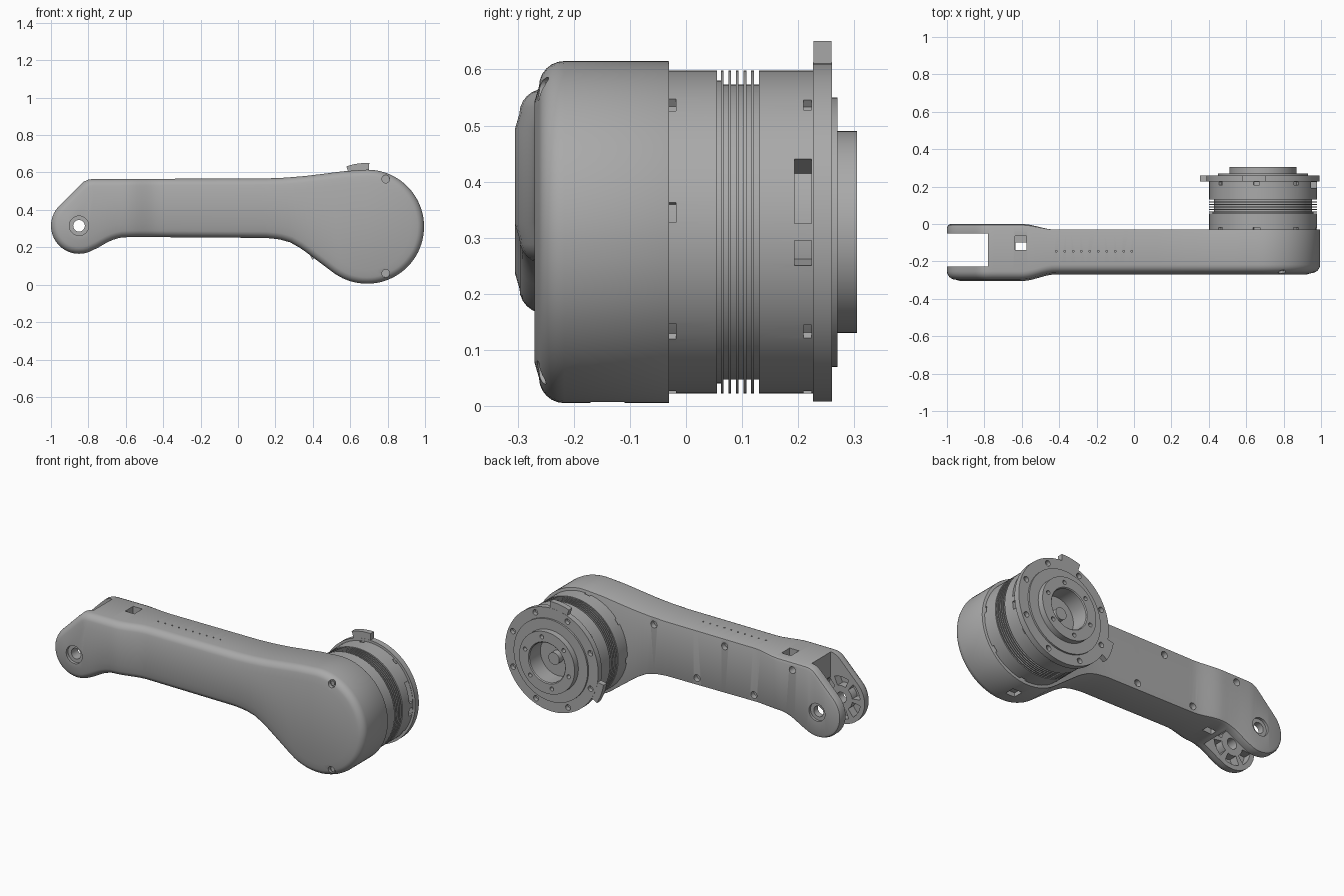
import bpy, bmesh
from math import sin, cos, pi, radians

if "Cube" in bpy.data.objects:
    bpy.data.objects.remove(bpy.data.objects["Cube"], do_unlink=True)

grey = bpy.data.materials.new("mid grey")
grey.use_nodes = True
grey.diffuse_color = (0.4, 0.4, 0.4, 1)
grey.node_tree.nodes["Principled BSDF"].inputs["Base Color"].default_value = (0.4, 0.4, 0.4, 1)

MOTOR = (0.69, 0.31)    # drive axis in x, z
PIVOT = (-0.85, 0.315)  # fork axis in x, z
R_BIG, R_LUG = 0.305, 0.15


def finish(name, bm):
    bmesh.ops.remove_doubles(bm, verts=bm.verts, dist=1e-5)
    bmesh.ops.recalc_face_normals(bm, faces=bm.faces)
    mesh = bpy.data.meshes.new(name)
    bm.to_mesh(mesh)
    bm.free()
    mesh.materials.append(grey)
    ob = bpy.data.objects.new(name, mesh)
    bpy.context.collection.objects.link(ob)
    return ob


def select(ob):
    bpy.ops.object.select_all(action='DESELECT')
    ob.select_set(True)
    bpy.context.view_layer.objects.active = ob


def smooth(ob):
    select(ob)
    bpy.ops.object.shade_smooth_by_angle(angle=radians(30))


def add_lathe(bm, profile, centre, n):
    # profile of (radius, y) spun about a y-parallel axis
    rings = [[bm.verts.new((centre[0] + r * cos(2 * pi * i / n), y,
                            centre[1] + r * sin(2 * pi * i / n))) for i in range(n)]
             for r, y in profile]
    for a, b in zip(rings, rings[1:]):
        for i in range(n):
            j = (i + 1) % n
            bm.faces.new((a[i], a[j], b[j], b[i]))


def add_rod(bm, centre, r, y0, y1, n=20):
    add_lathe(bm, [(0, y0), (r, y0), (r, y1), (0, y1)], centre, n)


def add_prism(bm, poly, y0, y1):
    a, b = ([bm.verts.new((x, y, z)) for x, z in poly] for y in (y0, y1))
    bm.faces.new(a)
    bm.faces.new(b[::-1])
    for i in range(len(a)):
        j = (i + 1) % len(a)
        bm.faces.new((a[i], b[i], b[j], a[j]))


def add_box(bm, x0, x1, y0, y1, z0, z1):
    add_prism(bm, [(x0, z0), (x1, z0), (x1, z1), (x0, z1)], y0, y1)


def arc(c, r, a0, a1, n=12):
    return [(c[0] + r * cos(radians(a0 + (a1 - a0) * i / n)),
             c[1] + r * sin(radians(a0 + (a1 - a0) * i / n))) for i in range(n + 1)]


def add_sector(bm, c, r0, r1, a0, a1, y0, y1):
    add_prism(bm, arc(c, r0, a0, a1, 6) + arc(c, r1, a1, a0, 6), y0, y1)


def cut(ob, build):
    bm = bmesh.new()
    build(bm)
    cutter = finish("cutter", bm)
    cutter.hide_render = True
    mod = ob.modifiers.new("cut", 'BOOLEAN')
    mod.operation, mod.solver, mod.object = 'DIFFERENCE', 'EXACT', cutter
    select(ob)
    bpy.ops.object.modifier_apply(modifier=mod.name)
    bpy.data.objects.remove(cutter, do_unlink=True)


# ---- arm outline: upper and lower edges sampled at shared stations
upper = (arc(PIVOT, R_LUG, 180, 135) + arc((-0.779, 0.485), 0.08, 135, 90)
         + [(0.15, 0.568), (0.25, 0.572), (0.35, 0.58), (0.45, 0.592), (0.56, 0.606)]
         + arc(MOTOR, R_BIG, 97, 0, 24))
lower = (arc(PIVOT, R_LUG, 180, 290, 20)
         + [(-0.75, 0.197), (-0.7, 0.226), (-0.66, 0.244), (-0.62, 0.253), (-0.55, 0.255),
            (0.15, 0.25), (0.22, 0.243), (0.28, 0.226), (0.34, 0.192), (0.4, 0.147)]
         + arc(MOTOR, R_BIG, 230, 360, 24))


def height(line, x):
    for (x0, z0), (x1, z1) in zip(line, line[1:]):
        if x <= x1 and x1 > x0:
            return z0 + (z1 - z0) * max(0, (x - x0) / (x1 - x0))
    return line[-1][1]


stations = [PIVOT[0] - R_LUG * cos(pi / 2 * i / 10) for i in range(1, 11)]
stations += [PIVOT[0] + (MOTOR[0] - PIVOT[0]) * i / 60 for i in range(1, 60)]
stations += [MOTOR[0] + R_BIG * sin(pi / 2 * i / 20) for i in range(20)]
N = len(stations)
loop = ([upper[0]] + [(x, height(upper, x)) for x in stations] + [lower[-1]]
        + [(x, height(lower, x)) for x in reversed(stations)])
L = len(loop)


def swell(x):
    # 0 along the arm, 1 at the thicker fork
    t = min(1, max(0, (-0.42 - x) / 0.18))
    return t * t * (3 - 2 * t)


def arm_ring(bm, inset, y, back=False):
    ring = []
    for i, (x, z) in enumerate(loop):
        (xa, za), (xb, zb) = loop[i - 1], loop[(i + 1) % L]
        d = ((xb - xa) ** 2 + (zb - za) ** 2) ** 0.5
        s = swell(x)
        k = inset * (0.1 + 0.9 * s) if back else inset
        yy = -0.03 + 0.03 * s + y * (0.1 + 0.9 * s) if back else -0.262 - 0.035 * s + y
        ring.append(bm.verts.new((x + k * (zb - za) / d, yy, z - k * (xb - xa) / d)))
    return ring


bm = bmesh.new()
f = 0.045
rings = [arm_ring(bm, 0.02, 0, True), arm_ring(bm, 0.006, -0.006, True), arm_ring(bm, 0, -0.02, True)]
rings += [arm_ring(bm, f * (1 - cos(pi / 2 * k / 6)), f * (1 - sin(pi / 2 * k / 6))) for k in range(7)]
rings.append(arm_ring(bm, 0.072, -0.008))
for a, b in zip(rings, rings[1:]):
    for i in range(L):
        j = (i + 1) % L
        bm.faces.new((a[i], a[j], b[j], b[i]))
for ring in (rings[0], rings[-1]):
    for i in range(N + 1):
        quad = [ring[i], ring[i + 1], ring[(L - i - 1) % L], ring[(L - i) % L]]
        bm.faces.new(list(dict.fromkeys(quad)))
arm = finish("arm_housing", bm)


# ---- fork slot, pivot holes and rib pockets
def slot(bm):
    add_prism(bm, [(-1.1, -0.1), (-0.66, -0.1), (-0.66, 0.27), (-0.78, 0.42),
                   (-0.78, 0.7), (-1.1, 0.7)], -0.228, -0.052)


def fork_pockets(bm):
    for k in range(6):
        a = 60 * k + 8
        add_sector(bm, PIVOT, 0.07, 0.122, a, a + 44, -0.275, -0.2)
        add_sector(bm, PIVOT, 0.07, 0.122, a, a + 44, -0.08, -0.03)


def seats(bm):
    add_rod(bm, PIVOT, 0.052, -0.35, -0.288, 32)
    add_rod(bm, PIVOT, 0.052, -0.015, 0.05, 32)
    for z in (0.06, 0.565):
        add_rod(bm, (0.79, z), 0.021, -0.32, -0.243)
    for x, z in ((0.23, 0.53), (-0.23, 0.525), (-0.69, 0.52), (-0.05, 0.29), (-0.42, 0.29)):
        add_rod(bm, (x, z), 0.02, -0.06, 0.05)


def openings(bm):
    add_rod(bm, PIVOT, 0.031, -0.4, 0.1, 32)
    add_box(bm, -0.635, -0.575, -0.14, -0.065, 0.42, 0.7)
    add_box(bm, 0.66, 0.72, -0.17, -0.11, -0.1, 0.03)
    for k in range(10):
        x = -0.42 + 0.045 * k
        add_box(bm, x, x + 0.008, -0.15, -0.142, 0.55, 0.6)


for step in (slot, fork_pockets, seats, openings):
    cut(arm, step)
cut(arm, lambda bm: add_box(bm, -0.634, -0.576, -0.139, -0.1, -0.1, 0.45))
smooth(arm)

# screw heads inside the seats
bm = bmesh.new()
for z in (0.06, 0.565):
    add_rod(bm, (0.79, z), 0.013, -0.25, -0.238)
smooth(finish("front_screws", bm))

# ---- drive unit: body, cooling fins, flange and output hub in one profile
fins = [(0.288, 0.13), (0.263, 0.13)]
for k in range(5):
    y = 0.121 - 0.0135 * k
    fins += [(0.263, y), (0.288, y), (0.288, y - 0.005), (0.263, y - 0.005)]
fins += [(0.263, 0.063), (0.27, 0.063), (0.27, 0.055), (0.288, 0.055)]
hub = [(0, 0.24), (0.035, 0.24), (0.035, 0.2), (0.115, 0.2), (0.115, 0.3), (0.12, 0.305),
       (0.18, 0.305), (0.18, 0.27), (0.24, 0.27), (0.24, 0.26), (0.302, 0.26),
       (0.302, 0.226), (0.288, 0.226)]
bm = bmesh.new()
add_lathe(bm, hub + fins + [(0.288, -0.06), (0, -0.06)], MOTOR, 96)
drive = finish("drive_unit", bm)


def drive_cuts(bm):
    for k in range(8):
        a = 45 * k + 7
        add_sector(bm, MOTOR, 0.272, 0.3, a - 3.5, a + 3.5, -0.04, -0.018)
        if k:
            add_sector(bm, MOTOR, 0.272, 0.3, a - 3, a + 3, 0.209, 0.224)
        bolt = radians(45 * k + 22)
        add_rod(bm, (MOTOR[0] + 0.272 * cos(bolt), MOTOR[1] + 0.272 * sin(bolt)), 0.016, 0.236, 0.28)
    for a0, a1 in ((3, 27), (-12, -3)):
        add_sector(bm, MOTOR, 0.23, 0.3, a0, a1, 0.193, 0.224)
    for k in range(6):
        a = pi / 3 * k + 0.3
        add_rod(bm, (MOTOR[0] + 0.148 * cos(a), MOTOR[1] + 0.148 * sin(a)), 0.012, 0.28, 0.32, 14)


cut(drive, drive_cuts)
smooth(drive)

# stop tabs on the flange rim
bm = bmesh.new()
for a0 in (88, 190):
    add_sector(bm, MOTOR, 0.295, 0.341, a0, a0 + 21, 0.227, 0.259)
finish("flange_tabs", bm)
